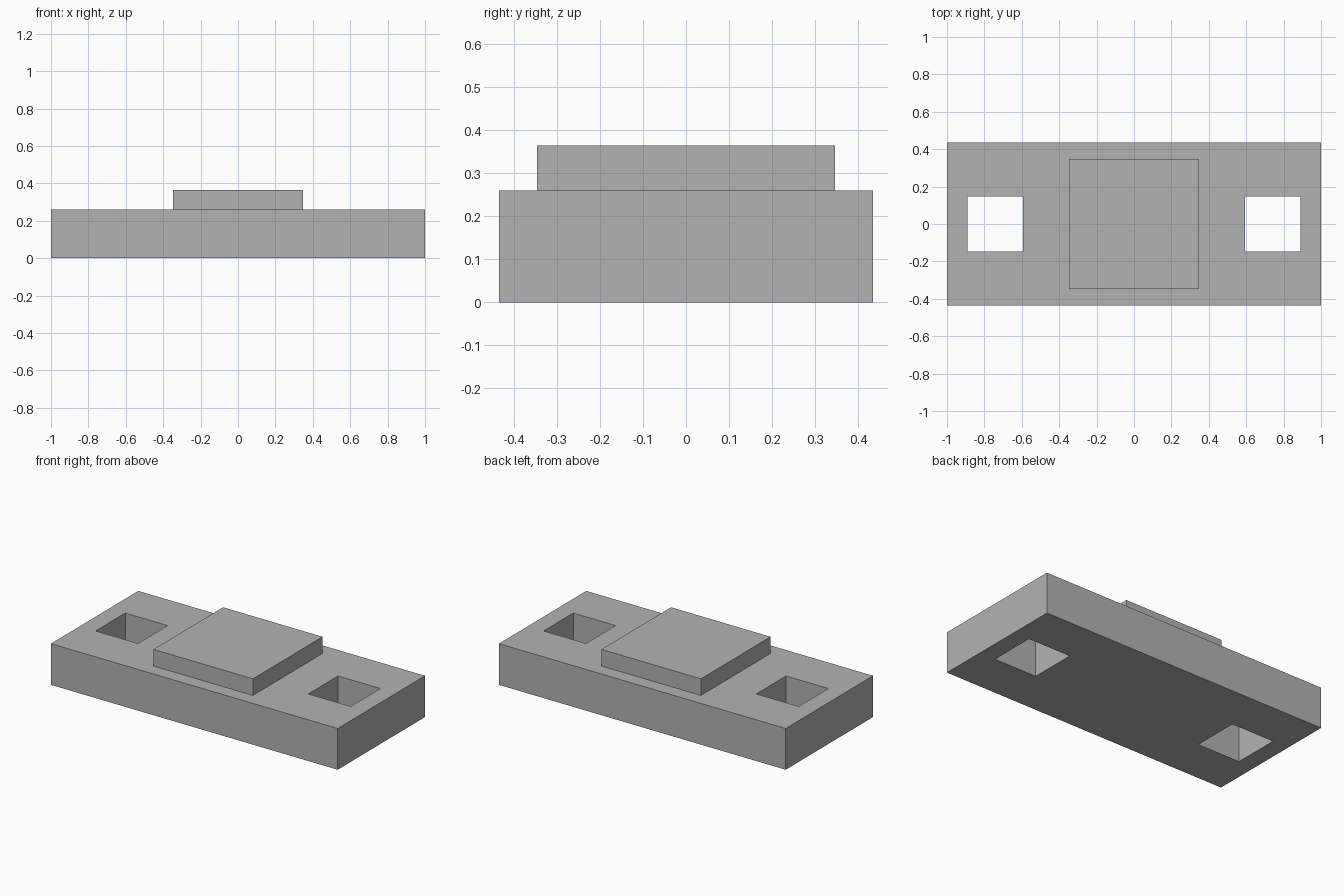
import bpy

# Remove the default cube
default = bpy.data.objects.get("Cube")
if default:
    bpy.data.objects.remove(default, do_unlink=True)

# Single grey material
GREY = (0.45, 0.45, 0.45, 1.0)
grey = bpy.data.materials.new("plain_grey")
grey.use_nodes = True
grey.diffuse_color = GREY
grey.node_tree.nodes["Principled BSDF"].inputs["Base Color"].default_value = GREY


def box(name, centre, size):
    """Axis-aligned box with its scale applied."""
    bpy.ops.mesh.primitive_cube_add(size=1, location=centre)
    obj = bpy.context.object
    obj.name = name
    obj.scale = size
    bpy.ops.object.transform_apply(location=False, rotation=False, scale=True)
    obj.data.materials.append(grey)
    return obj


PLATE_HEIGHT = 0.26
PAD_HEIGHT = 0.105
HOLE_X = 0.742
HOLE_SIZE = 0.296

# Base plate
plate = box("base_plate", (0, 0, PLATE_HEIGHT / 2), (2, 0.87, PLATE_HEIGHT))

# Square through holes, one near each end
for side, sign in (("left", 1), ("right", -1)):
    cutter = box(f"{side}_hole_cutter", (sign * HOLE_X, 0, PLATE_HEIGHT / 2),
                 (HOLE_SIZE, HOLE_SIZE, PLATE_HEIGHT * 2))
    cutter.hide_render = True
    hole = plate.modifiers.new(f"{side}_hole", "BOOLEAN")
    hole.operation = "DIFFERENCE"
    hole.solver = "EXACT"
    hole.object = cutter
    bpy.context.view_layer.objects.active = plate
    bpy.ops.object.modifier_apply(modifier=hole.name)
    bpy.data.objects.remove(cutter, do_unlink=True)

# Raised square pad in the middle
box("raised_pad", (0, 0, PLATE_HEIGHT + PAD_HEIGHT / 2), (0.694, 0.694, PAD_HEIGHT))
